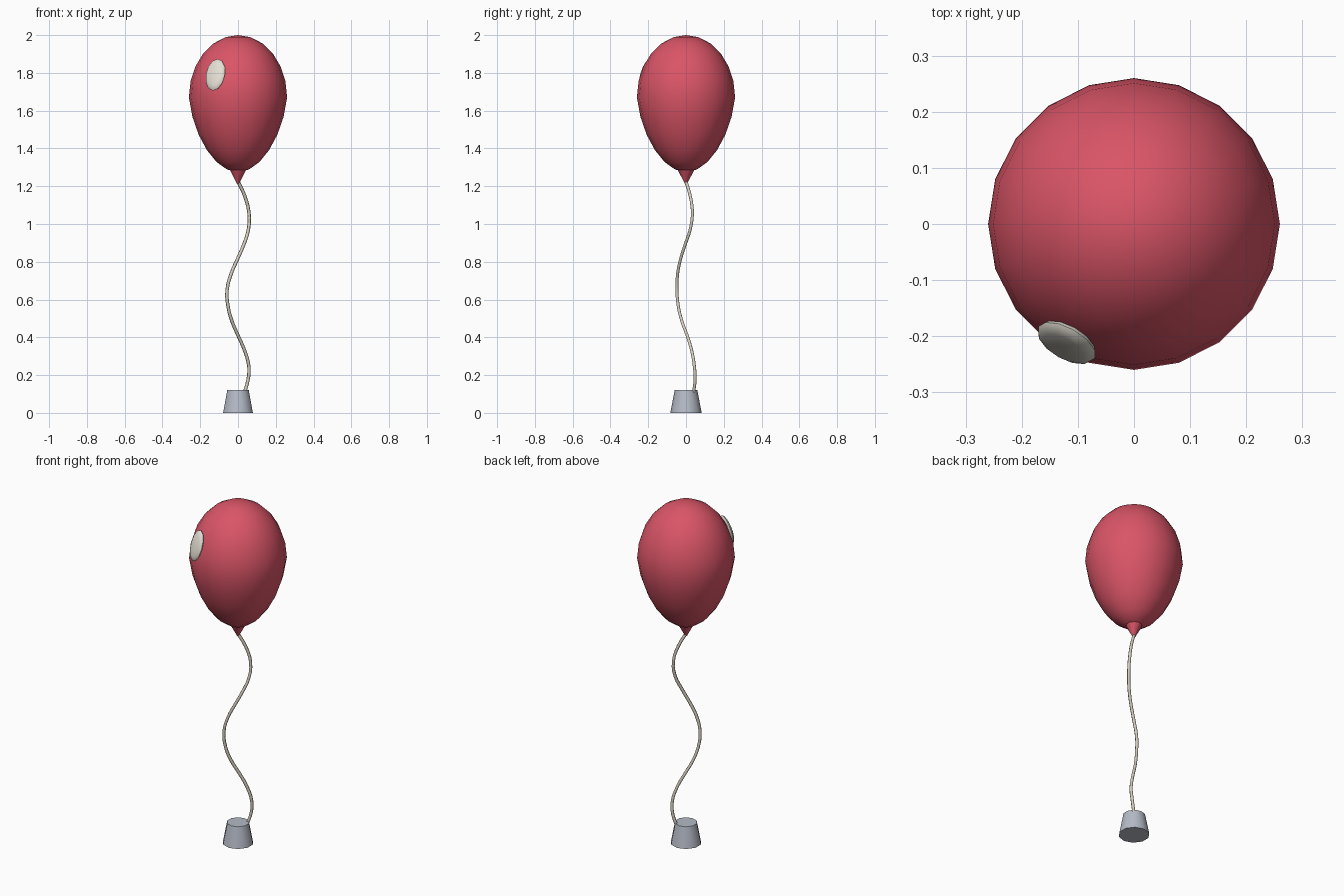
import bpy, bmesh, math
from mathutils import Vector, Matrix

if "Cube" in bpy.data.objects:
    bpy.data.objects.remove(bpy.data.objects["Cube"])


def material(name, rgb):
    m = bpy.data.materials.new(name)
    m.diffuse_color = (*rgb, 1)
    m.use_nodes = True
    m.node_tree.nodes["Principled BSDF"].inputs["Base Color"].default_value = m.diffuse_color
    return m


RED = material("balloon red", (0.70, 0.09, 0.135))
CREAM = material("highlight cream", (0.78, 0.74, 0.66))
STRING = material("string beige", (0.66, 0.62, 0.52))
GREY = material("weight grey", (0.46, 0.49, 0.56))


def finish(name, bm, mat, angle):
    mesh = bpy.data.meshes.new(name)
    bmesh.ops.recalc_face_normals(bm, faces=bm.faces)
    bm.to_mesh(mesh)
    bm.free()
    ob = bpy.data.objects.new(name, mesh)
    bpy.context.collection.objects.link(ob)
    mesh.materials.append(mat)
    bpy.ops.object.select_all(action='DESELECT')
    ob.select_set(True)
    bpy.context.view_layer.objects.active = ob
    bpy.ops.object.shade_smooth_by_angle(angle=math.radians(angle))
    return ob


def cone(name, sides, r1, r2, z0, z1, mat, angle):
    bm = bmesh.new()
    bmesh.ops.create_cone(bm, cap_ends=True, segments=sides, radius1=r1, radius2=r2,
                          depth=z1 - z0, matrix=Matrix.Translation((0, 0, (z0 + z1) / 2)))
    return finish(name, bm, mat, angle)


# Balloon: a sphere stretched and tapered towards the knot
bm = bmesh.new()
bmesh.ops.create_uvsphere(bm, u_segments=20, v_segments=12, radius=1)
for v in bm.verts:
    t = v.co.z
    r = 0.26 * (1 + 0.15 * min(t, 0))
    v.co = (v.co.x * r, v.co.y * r, 1.67 + t * (0.33 if t > 0 else 0.395))
finish("balloon", bm, RED, 60)

# Knot under the balloon
cone("knot", 10, 0.005, 0.045, 1.212, 1.288, RED, 40)

# Highlight: flattened ellipsoid lying on the upper front left
normal = Vector((-1.78, -3.18, 1.1)).normalized()
side = Vector((0, 0, 1)).cross(normal).normalized()
up = normal.cross(side)
rot = Matrix((side, up, normal)).transposed().to_4x4()
bm = bmesh.new()
bmesh.ops.create_uvsphere(bm, u_segments=12, v_segments=8, radius=1)
bmesh.ops.transform(bm, verts=bm.verts, matrix=Matrix.Translation((-0.12, -0.211, 1.79))
                    @ rot @ Matrix.Diagonal((0.058, 0.088, 0.018, 1)))
finish("highlight", bm, CREAM, 60)

# String: wavy tube from knot to weight
points = [(0, 0, 1.225), (0.035, 0.022, 1.15), (0.058, 0.034, 1.06), (0.055, 0.022, 0.97),
          (0.03, -0.005, 0.89), (0, -0.027, 0.82), (-0.035, -0.044, 0.74),
          (-0.058, -0.048, 0.65), (-0.052, -0.04, 0.56), (-0.03, -0.02, 0.48),
          (0, 0.006, 0.41), (0.035, 0.03, 0.33), (0.058, 0.045, 0.24),
          (0.052, 0.048, 0.17), (0.035, 0.04, 0.11)]
path = bpy.data.curves.new("string_path", 'CURVE')
path.dimensions = '3D'
path.bevel_depth = 0.009
path.bevel_resolution = 1
path.resolution_u = 3
path.use_fill_caps = True
spline = path.splines.new('BEZIER')
spline.bezier_points.add(len(points) - 1)
for bp, co in zip(spline.bezier_points, points):
    bp.co = co
    bp.handle_left_type = bp.handle_right_type = 'AUTO'
path.materials.append(STRING)
bpy.context.collection.objects.link(bpy.data.objects.new("string", path))

# Weight on the ground
cone("weight", 10, 0.083, 0.06, 0, 0.12, GREY, 45)
